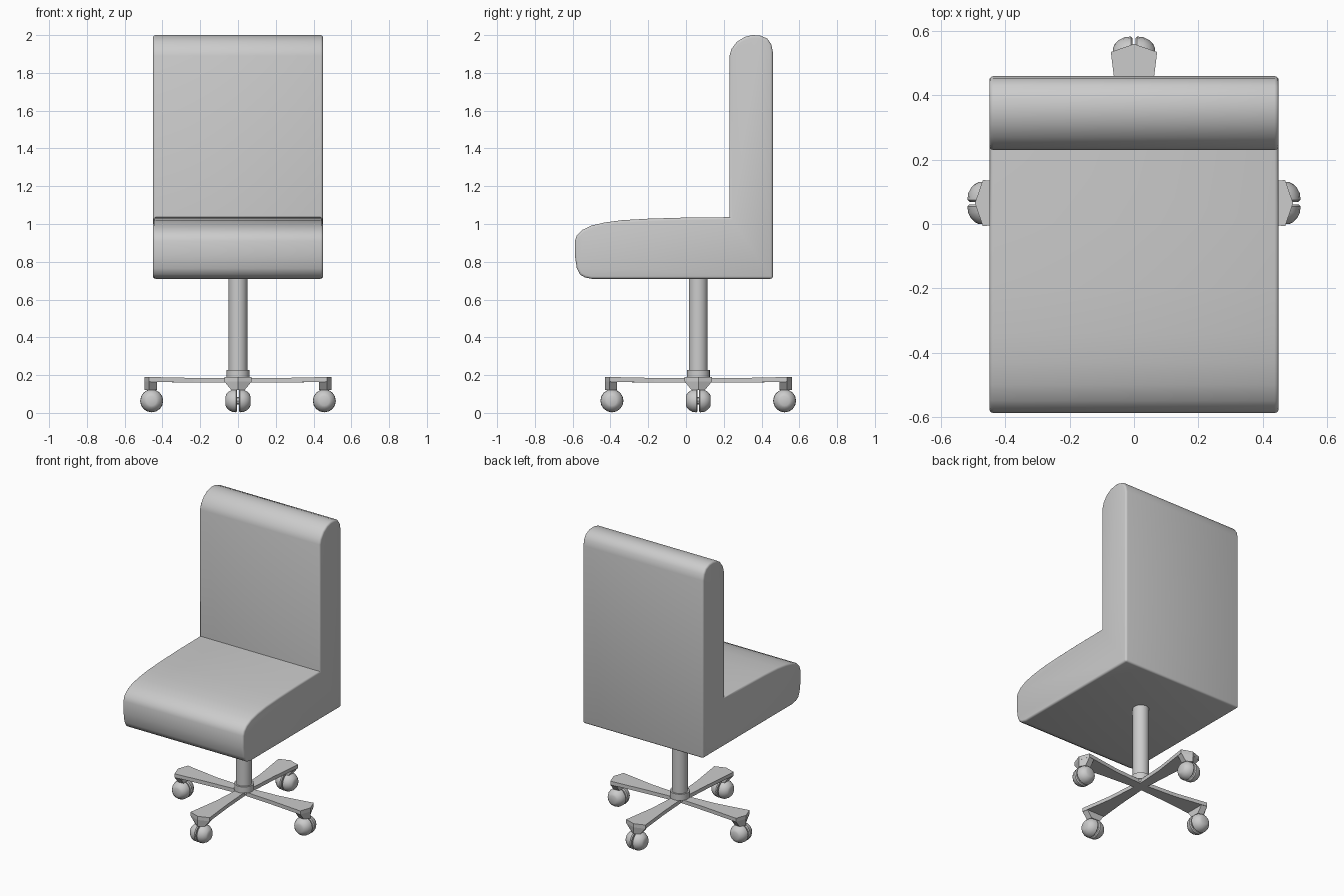
import bpy, bmesh, math
from mathutils import Matrix, Vector

if "Cube" in bpy.data.objects:
    bpy.data.objects.remove(bpy.data.objects["Cube"])

CY = 0.065  # base centre in y


def finish(bm, name, smooth_angle=None):
    bmesh.ops.recalc_face_normals(bm, faces=bm.faces)
    me = bpy.data.meshes.new(name)
    bm.to_mesh(me)
    bm.free()
    if smooth_angle:
        for p in me.polygons:
            p.use_smooth = True
        me.set_sharp_from_angle(angle=math.radians(smooth_angle))
    ob = bpy.data.objects.new(name, me)
    bpy.context.collection.objects.link(ob)
    return ob


def extrude(bm, pts, vec):
    f = bm.faces.new([bm.verts.new(p) for p in pts])
    r = bmesh.ops.extrude_face_region(bm, geom=[f])
    new = [v for v in r["geom"] if isinstance(v, bmesh.types.BMVert)]
    bmesh.ops.translate(bm, verts=new, vec=vec)
    return new


def cylinder(name, r, z0, z1, n=24):
    bm = bmesh.new()
    bmesh.ops.create_cone(bm, cap_ends=True, segments=n, radius1=r, radius2=r, depth=z1 - z0,
                          matrix=Matrix.Translation((0, CY, (z0 + z1) / 2)))
    return finish(bm, name, 40)


# Upholstered seat and backrest: one L-shaped side profile with softened rims
profile = [(0.46, 0.71), (0.46, 1.91), (0.452, 1.95), (0.43, 1.982), (0.39, 1.998), (0.35, 2.0),
           (0.31, 1.99), (0.27, 1.965), (0.24, 1.925), (0.23, 1.89), (0.23, 1.036), (0.0, 1.034),
           (-0.2, 1.028), (-0.34, 1.02), (-0.43, 1.008), (-0.5, 0.992), (-0.55, 0.968),
           (-0.578, 0.94), (-0.588, 0.91), (-0.588, 0.83), (-0.578, 0.765), (-0.562, 0.733),
           (-0.535, 0.717), (-0.5, 0.71)]
bm = bmesh.new()
extrude(bm, [(-0.45, y, z) for y, z in profile], (0.9, 0, 0))
bmesh.ops.recalc_face_normals(bm, faces=bm.faces)
rims = [e for e in bm.edges if e.calc_face_angle_signed(0) > math.radians(60)]
bmesh.ops.bevel(bm, geom=rims, offset=0.013, segments=3, profile=0.5, affect='EDGES')
finish(bm, "seat_and_back", 40)

# Column and collar
cylinder("column", 0.05, 0.17, 0.73)
cylinder("collar", 0.061, 0.185, 0.227)

# Four legs with casters
for i in range(4):
    turn = Matrix.Translation((0, CY, 0)) @ Matrix.Rotation(i * math.pi / 2, 4, 'Z')

    # Flared leg with pointed end
    bm = bmesh.new()
    plan = [(0, -0.028), (0.235, -0.043), (0.47, -0.072), (0.495, 0),
            (0.47, 0.072), (0.235, 0.043), (0, 0.028)]
    extrude(bm, [(x, y, 0.165 if x > 0.3 else 0.16) for x, y in plan], (0, 0, 0.025))
    # Tapered caster mount under the leg end
    mount = [(0.43, -0.066), (0.47, -0.072), (0.495, 0), (0.47, 0.072), (0.43, 0.066)]
    low = extrude(bm, [(x, y, 0.166) for x, y in mount], (0, 0, -0.046))
    for v in low:
        v.co.y *= 0.48
    bm.transform(turn)
    finish(bm, f"leg_{i + 1}")

    # Twin rounded wheels
    bm = bmesh.new()
    ring = [(0.004, 0), (0.004, 0.055), (0.01, 0.061), (0.03, 0.059),
            (0.047, 0.05), (0.06, 0.037), (0.065, 0.026), (0.065, 0)]
    for s in (-1, 1):
        vs = [bm.verts.new((r, s * t, 0)) for t, r in ring]
        es = [bm.edges.new(p) for p in zip(vs, vs[1:])]
        bmesh.ops.spin(bm, geom=vs + es, cent=(0, 0, 0), axis=(0, 1, 0),
                       angle=2 * math.pi, steps=16, use_merge=True)
    bmesh.ops.create_cone(bm, cap_ends=True, segments=8, radius1=0.02, radius2=0.02, depth=0.02,
                          matrix=Matrix.Rotation(math.pi / 2, 4, 'X'))
    bmesh.ops.remove_doubles(bm, verts=bm.verts, dist=1e-5)
    bm.transform(turn @ Matrix.Translation((0.457, 0, 0.064)))
    finish(bm, f"caster_{i + 1}", 40)
